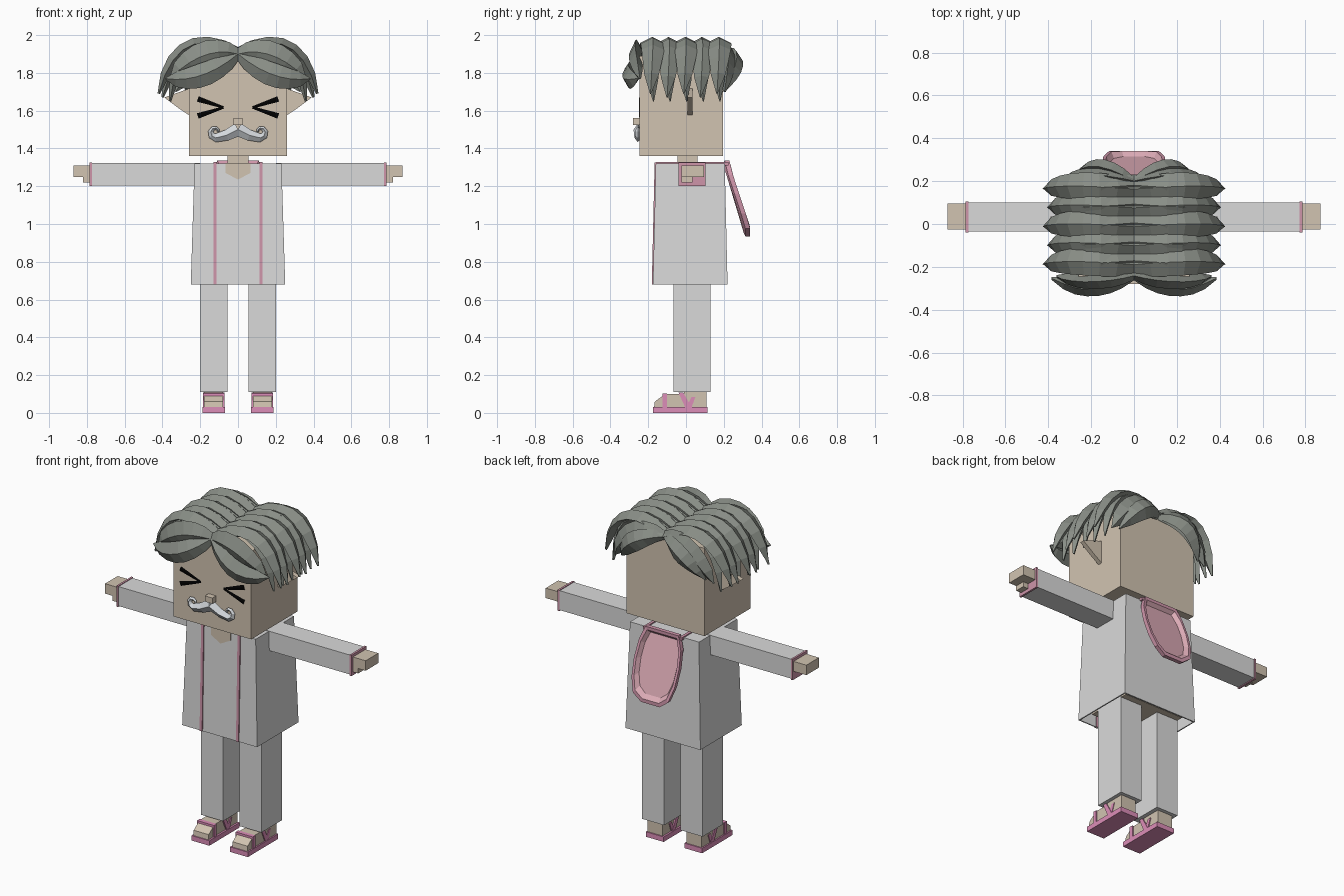
import bpy, bmesh, math
from mathutils import Vector

cube = bpy.data.objects.get("Cube")
if cube:
    bpy.data.objects.remove(cube, do_unlink=True)


def material(name, red, green, blue):
    mat = bpy.data.materials.new(name)
    mat.use_nodes = True
    colour = (red, green, blue, 1)
    mat.diffuse_color = colour
    shader = mat.node_tree.nodes["Principled BSDF"]
    shader.inputs["Base Color"].default_value = colour
    return mat


SKIN = material("skin", .64, .55, .44)
CLOTH = material("pale grey cloth", .7, .7, .7)
HAIR = material("grey hair", .25, .27, .24)
WHISKER = material("whisker grey", .66, .69, .72)
SANDAL = material("sandal pink", .72, .27, .48)
TRIM = material("trim pink", .62, .3, .4)
LINING = material("hood pink", .72, .41, .47)
BLACK = material("black", 0, 0, 0)


def loft(name, rings, mat, side=1, open_end=False):
    """Skin a list of equal rings; side = -1 mirrors to the right."""
    bm = bmesh.new()
    loops = [[bm.verts.new((x * side, y, z)) for x, y, z in ring] for ring in rings]
    count = len(loops[0])
    for lower, upper in zip(loops, loops[1:]):
        for i in range(count):
            j = (i + 1) % count
            bm.faces.new((lower[i], lower[j], upper[j], upper[i]))
    bm.faces.new(loops[0])
    if not open_end:
        bm.faces.new(loops[-1])
    bmesh.ops.recalc_face_normals(bm, faces=bm.faces)
    mesh = bpy.data.meshes.new(name)
    bm.to_mesh(mesh)
    bm.free()
    mesh.materials.append(mat)
    part = bpy.data.objects.new(name, mesh)
    bpy.context.collection.objects.link(part)
    return part


def rect(left, right, front, back, z):
    return [(left, front, z), (right, front, z), (right, back, z), (left, back, z)]


def box(name, left, right, front, back, bottom, top, mat, side=1):
    return loft(name, [rect(left, right, front, back, z) for z in (bottom, top)], mat, side)


def plate(name, outline, front, back, mat, side=1):
    """Outline in x and z, extruded along y."""
    return loft(name, [[(x, y, z) for x, z in outline] for y in (front, back)], mat, side)


def strand(name, points, widths, thick, mat, side, flat_front=True):
    """Tapering strand with a diamond section, facing front or running over the head."""
    points = [Vector(p) for p in points]
    depth = Vector((0, 1, 0))
    rings = []
    for i, (p, width) in enumerate(zip(points, widths)):
        along = points[min(i + 1, len(points) - 1)] - points[max(i - 1, 0)]
        cross = along.normalized().cross(depth)
        wide, deep = (cross, depth) if flat_front else (depth, cross)
        wide = wide * width
        deep = deep * thick * min(1, width / max(widths) + .15)
        rings.append([p + wide, p + deep, p - wide, p - deep])
    return loft(name, rings, mat, side)


def hair(name, side, reach, bend, rise, fall, y, bulge, width, root, flat_front=True):
    """Lock leaving the parting on a parabola and tapering to a point."""
    steps = [k / 7 for k in range(8)]
    points = [(reach * (a + bend * a * (1 - a)), y + bulge * math.sin(a * 3),
               1.9 + rise * a - fall * a * a) for a in steps]
    widths = [.003 + width * math.sqrt(abs(math.sin(math.pi * (root + (1 - root) * a))))
              for a in steps]
    return strand(name, points, widths, .033, HAIR, side, flat_front)


# Head, neck and body
box("head", -.26, .26, -.245, .195, 1.36, 1.89, SKIN)
box("neck", -.055, .055, -.045, .06, 1.3, 1.37, SKIN)
box("nose", -.025, .025, -.28, -.24, 1.525, 1.56, SKIN)
box("hips", -.2, .2, -.12, .17, .71, .8, SKIN)
coat = loft("coat", [rect(-.23, .23, -.16, .205, 1.32), rect(-.25, .25, -.175, .22, .68)],
            CLOTH, open_end=True)
wall = coat.modifiers.new("cloth_thickness", "SOLIDIFY")
wall.thickness = .01
plate("chest", [(-.065, 1.322), (-.065, 1.27), (0, 1.235), (.065, 1.27), (.065, 1.322)],
      -.166, -.158, SKIN)

# Hood hanging on the back, a scoop with a raised rim
angles = [1 - k * .48 for k in range(6)]
half = [(.15 * math.sqrt(math.cos(t)), .22 * math.sin(t)) for t in angles]
hood_outline = half + [(-x, z) for x, z in reversed(half)]


def hood_ring(scale, offset):
    ring = []
    for x, z in hood_outline:
        slope = min(1, max(0, .5 - z * scale * 3))
        ring.append((x * scale, .23 + .11 * slope + offset, 1.15 + z * scale))
    return ring


hood = loft("hood", [hood_ring(.9, -.035), hood_ring(1, -.025), hood_ring(1, 0),
                     hood_ring(.9, 0), hood_ring(.8, -.025)], TRIM)
hood.data.materials.append(LINING)
for face in hood.data.polygons:
    if face.index >= len(hood_outline) * 3:
        face.material_index = 1

for side, label in ((1, "left_"), (-1, "right_")):
    # Arm, cuff and hand
    box(label + "sleeve", .2, .78, -.035, .1, 1.205, 1.322, CLOTH, side)
    box(label + "cuff", .773, .785, -.039, .104, 1.2, 1.326, TRIM, side)
    box(label + "hand", .78, .87, -.025, .095, 1.25, 1.31, SKIN, side)
    box(label + "thumb", .78, .82, -.025, .035, 1.22, 1.26, SKIN, side)

    # Coat trim down the front and over the shoulder
    loft(label + "front_trim", [rect(.113, .13, -.166, -.15, 1.326),
                                rect(.113, .13, -.181, -.165, .68)], TRIM, side)
    box(label + "shoulder_trim", .113, .13, -.16, .225, 1.31, 1.327, TRIM, side)

    # Leg, foot and sandal
    box(label + "trouser_leg", .055, .202, -.065, .13, .11, .72, CLOTH, side)
    box(label + "ankle", .08, .18, -.01, .108, .02, .12, SKIN, side)
    loft(label + "foot", [rect(.08, .18, -.17, .1, .02), rect(.08, .18, -.165, .1, .06),
                          rect(.08, .18, -.11, .1, .1)], SKIN, side)
    box(label + "sandal_sole", .069, .188, -.175, .115, 0, .03, SANDAL, side)
    box(label + "toe_strap", .072, .186, -.125, -.1, .02, .102, SANDAL, side)
    loft(label + "ankle_strap", [rect(.072, .186, 0, .035, .02),
                                 rect(.072, .186, -.04, -.015, .108)], SANDAL, side)
    loft(label + "heel_strap", [rect(.074, .184, 0, .03, .03),
                                rect(.074, .184, .03, .05, .085)], SANDAL, side)

    # Pointed ear
    plate(label + "ear", [(.25, 1.57), (.31, 1.61), (.39, 1.67), (.25, 1.72)],
          .008, .035, SKIN, side)

    # Squeezed eye made of two bars
    for tilt, bar in ((1, "upper"), (-1, "lower")):
        strand(label + bar + "_eye_bar", [(.213, -.246, 1.617 + tilt * .045), (.076, -.246, 1.617)],
               [.015, .006], .004, BLACK, side)

    # Moustache ending in a spiral curl
    whisker = [(0, -.255, 1.5), (.06, -.255, 1.47)]
    for k in range(7):
        turn = k * .8 - math.pi / 2
        radius = .032 - k * .003
        whisker.append((.118 + radius * math.cos(turn), -.255, 1.488 + radius * math.sin(turn)))
    strand(label + "moustache", whisker, [.036 * .8 ** i for i in range(len(whisker))],
           .022, WHISKER, side)

    # Hair locks arching over the head, each with a thinner lock beneath
    for i in range(5):
        y = i * .088 - .19
        odd = i % 2
        hair(f"{label}hair_lock_{i}", side, .42 - odd * .02, .5, .37, .58 + odd * .02,
             y, .015, .062, .25, flat_front=False)
        hair(f"{label}hair_tip_{i}", side, .36, .7, .38, .63,
             y + .02, -.015, .05, .3, flat_front=False)

    # Parted fringe and back curtain
    hair(label + "upper_fringe", side, .36, 0, .1, .23, -.24, -.03, .07, .05)
    hair(label + "lower_fringe", side, .385, 0, -.32, -.19, -.245, -.06, .06, .04)
    hair(label + "upper_back_hair", side, .33, .2, .1, .3, .2, .03, .065, .05)
    hair(label + "lower_back_hair", side, .28, .2, 0, .19, .2, .07, .055, .05)
